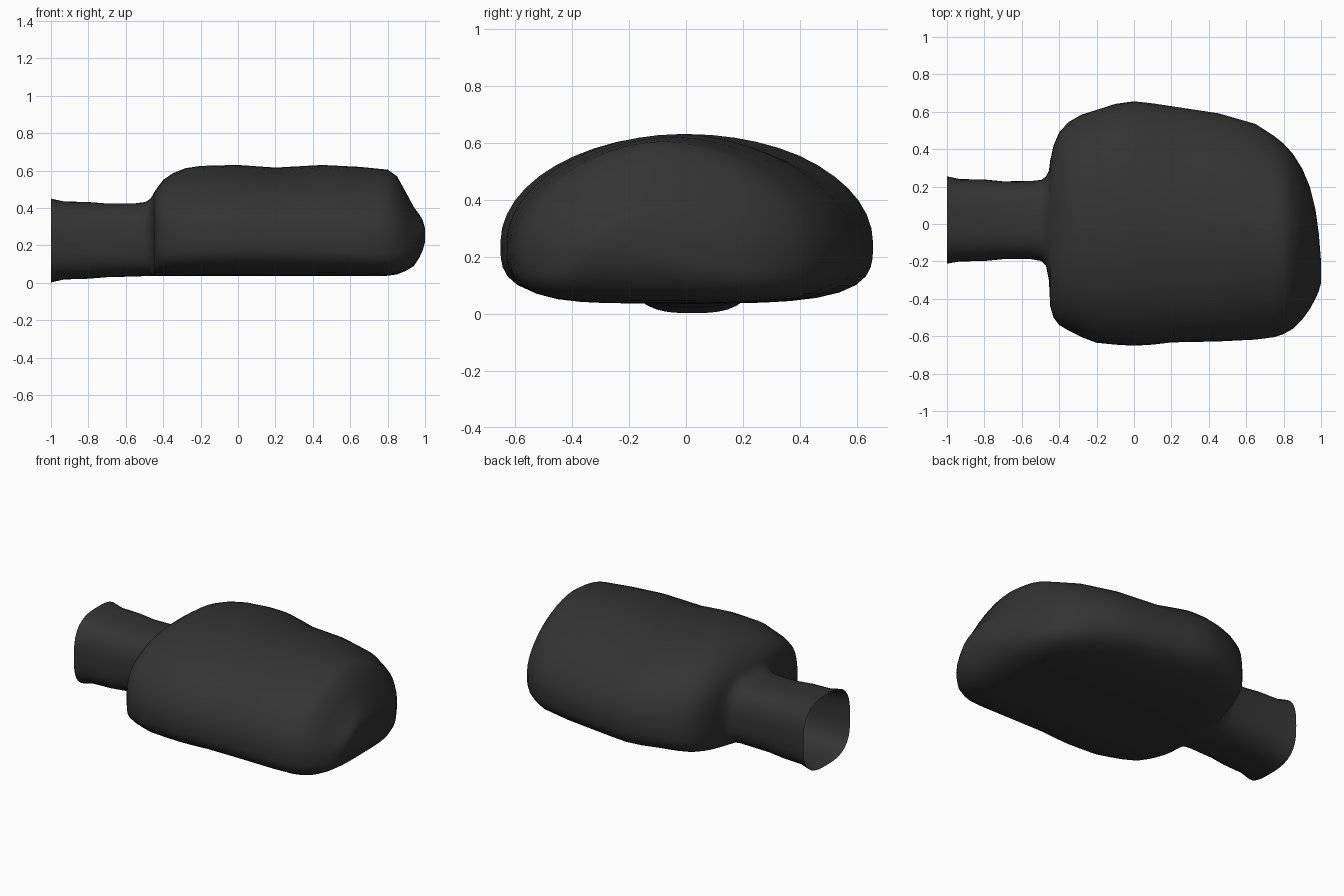
import bpy, bmesh, math

if "Cube" in bpy.data.objects:
    bpy.data.objects.remove(bpy.data.objects["Cube"])

N = 48  # points around each cross-section

# Sections along the length: x, y min, y max, z min, z max
NECK = [
    (-1.00, -.212, .255, .002, .450),
    (-.93, -.200, .240, .018, .435),
    (-.80, -.198, .238, .022, .432),
    (-.70, -.188, .228, .030, .424),
    (-.55, -.188, .230, .034, .425),
    (-.495, -.198, .236, .036, .432),
    (-.470, -.225, .255, .037, .448),
]
HEAD = [
    (-.455, -.300, .285, .037, .470),
    (-.448, -.440, .340, .036, .485),
    (-.430, -.500, .420, .036, .510),
    (-.400, -.540, .490, .036, .550),
    (-.350, -.570, .545, .036, .585),
    (-.280, -.605, .585, .036, .613),
    (-.200, -.635, .610, .036, .625),
    (-.10, -.645, .642, .036, .628),
    (.00, -.651, .656, .036, .630),
    (.10, -.645, .645, .036, .623),
    (.20, -.633, .630, .036, .616),
    (.45, -.628, .592, .036, .630),
    (.65, -.618, .535, .036, .620),
    (.75, -.605, .470, .036, .610),
    (.80, -.588, .430, .038, .605),
    (.85, -.560, .375, .045, .570),
    (.90, -.510, .295, .065, .480),
    (.94, -.455, .200, .090, .405),
    (.97, -.400, .080, .135, .365),
    (.988, -.360, -.050, .175, .335),
    (1.00, -.315, -.200, .220, .290),
]


def ramp(x, x0, x1, v0, v1):
    """Value going from v0 to v1 while x goes from x0 to x1."""
    t = max(0, min(1, (x - x0) / (x1 - x0)))
    return v0 + t * (v1 - v0)


def ring(bm, section, waist, top_left, top_right, bottom):
    """One superellipse cross-section; powers for +y top, -y top and bottom."""
    x, y0, y1, z0, z1 = section
    yc, half = (y0 + y1) / 2, (y1 - y0) / 2
    zc = z0 + waist * (z1 - z0)
    verts = []
    for i in range(N):
        a = 2 * math.pi * i / N
        c, s = math.cos(a), math.sin(a)
        p = bottom if s < 0 else top_left if c > 0 else top_right
        r = (abs(c) ** p + abs(s) ** p) ** (-1 / p)
        z = zc + r * s * ((z1 - zc) if s >= 0 else (zc - z0))
        verts.append(bm.verts.new((x, yc + half * r * c, z)))
    return verts


bm = bmesh.new()
# Open neck tube flowing into a flat-bottomed domed head
rings = [ring(bm, s, .48, 2.9, 2.9, 2.9) for s in NECK]
for s in HEAD:
    x = s[0]
    waist = ramp(x, -.46, -.40, .46, .36)
    left = ramp(x, -.46, -.30, 2.7, 2.2) - ramp(x, -.2, .25, 0, .45)
    right = ramp(x, -.46, -.30, 2.7, 2.0) - ramp(x, .3, .75, 0, .2)
    bottom = ramp(x, -.46, -.35, 2.9, 3.5) + ramp(x, .3, .7, 0, .5)
    rings.append(ring(bm, s, waist, left, right, bottom))
for a, b in zip(rings, rings[1:]):
    for i in range(N):
        j = (i + 1) % N
        bm.faces.new((a[i], a[j], b[j], b[i]))
bm.faces.new(rings[-1])  # blunt tip
bmesh.ops.recalc_face_normals(bm, faces=bm.faces)
# Make sure the shell faces outward (dome must point up)
highest = max(bm.faces, key=lambda f: f.calc_center_median().z)
if highest.normal.z < 0:
    bmesh.ops.reverse_faces(bm, faces=bm.faces)
for f in bm.faces:
    f.smooth = True

mesh = bpy.data.meshes.new("rounded_head_with_neck")
bm.to_mesh(mesh)
bm.free()
body = bpy.data.objects.new("rounded_head_with_neck", mesh)
bpy.context.collection.objects.link(body)

# Single dark grey colour
dark = bpy.data.materials.new("dark grey")
dark.diffuse_color = (.034, .034, .034, 1)
dark.use_nodes = True
dark.node_tree.nodes["Principled BSDF"].inputs["Base Color"].default_value = dark.diffuse_color
mesh.materials.append(dark)
